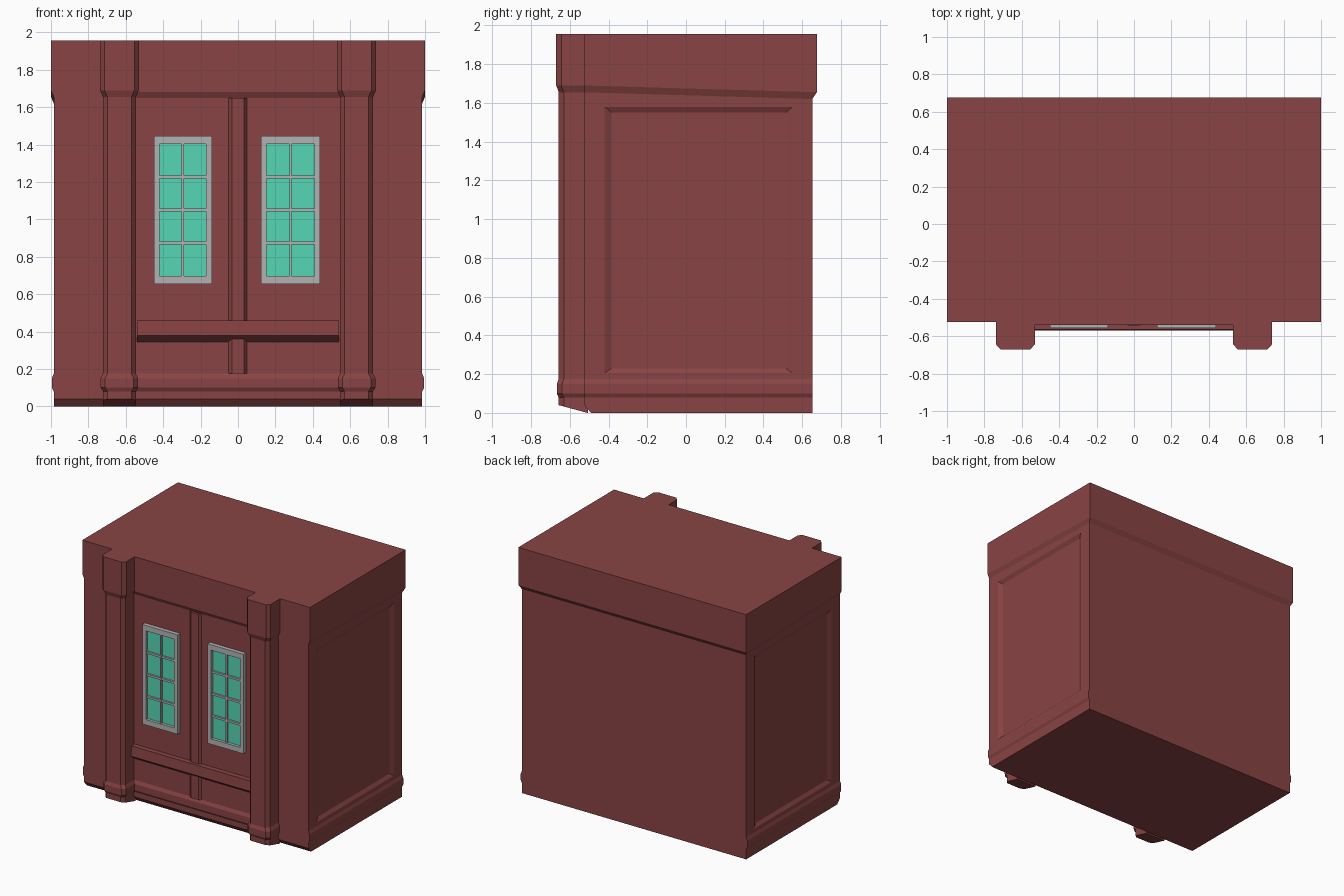
import bpy
import bmesh

old = bpy.data.objects.get("Cube")
if old:
    bpy.data.objects.remove(old, do_unlink=True)


def material(name, rgb):
    m = bpy.data.materials.new(name)
    m.use_nodes = True
    m.diffuse_color = (*rgb, 1)
    m.node_tree.nodes["Principled BSDF"].inputs["Base Color"].default_value = (*rgb, 1)
    return m


RED = material("brick red", (0.25, 0.057, 0.057))
GREY = material("frame grey", (0.45, 0.45, 0.45))
GLASS = material("green glass", (0.09, 0.67, 0.46))


def finish(name, bm, mat):
    bmesh.ops.recalc_face_normals(bm, faces=bm.faces)
    mesh = bpy.data.meshes.new(name)
    bm.to_mesh(mesh)
    bm.free()
    mesh.materials.append(mat)
    obj = bpy.data.objects.new(name, mesh)
    bpy.context.collection.objects.link(obj)
    return obj


def loft(rings):
    """Join closed rings of equal length and cap both ends."""
    bm = bmesh.new()
    rows = [[bm.verts.new(p) for p in ring] for ring in rings]
    n = len(rows[0])
    for a, b in zip(rows, rows[1:]):
        for i in range(n):
            j = (i + 1) % n
            bm.faces.new((a[i], a[j], b[j], b[i]))
    bm.faces.new(rows[0])
    bm.faces.new(rows[-1])
    return bm


def extrude_x(name, profile, x0, x1):
    """Run a (y, z) profile along x."""
    return finish(name, loft([[(x, y, z) for y, z in profile] for x in (x0, x1)]), RED)


def add_box(bm, x0, x1, y0, y1, z0, z1):
    verts = bmesh.ops.create_cube(bm, size=1)["verts"]
    for v in verts:
        v.co = (x1 if v.co.x > 0 else x0, y1 if v.co.y > 0 else y0, z1 if v.co.z > 0 else z0)


WALL = -0.525

# Body: rings of front height, back height, half width, front y, back y
body_rings = [
    (0, 0, 0.985, -0.49, 0.652),
    (0.04, 0.04, 0.985, WALL, 0.652),
    (0.08, 0.08, 0.985, WALL, 0.652),
    (0.10, 0.10, 0.995, WALL, 0.652),
    (0.15, 0.15, 0.995, WALL, 0.652),
    (0.175, 0.175, 0.985, WALL, 0.652),
    (1.655, 1.62, 0.985, WALL, 0.652),
    (1.69, 1.655, 1.0, WALL, 0.675),
    (1.955, 1.955, 1.0, WALL, 0.675),
]
body = loft([[(-w, f, zf), (w, f, zf), (w, b, zb), (-w, b, zb)]
             for zf, zb, w, f, b in body_rings])

# Sunken panel with sloped edges on each side
body.normal_update()
sides = [f for f in body.faces if f.calc_area() > 1.5 and abs(f.normal.x) > 0.9]
for face in sides:
    side = 1 if face.calc_center_median().x > 0 else -1
    for x, y0, y1, z0, z1 in ((0.985, -0.42, 0.55, 0.205, 1.58),
                              (0.968, -0.385, 0.515, 0.23, 1.55)):
        bmesh.ops.inset_individual(body, faces=[face], thickness=0.01)
        c = face.calc_center_median()
        for v in face.verts:
            v.co = (side * x, y1 if v.co.y > c.y else y0, z1 if v.co.z > c.z else z0)
finish("cabinet_body", body, RED)

# Pilasters: chamfered columns with a flared head and a banded foot
pilaster_rings = [(0.04, 0), (0.08, 0), (0.10, 0.012), (0.15, 0.012), (0.175, 0),
                  (1.655, 0), (1.69, 0.016), (1.955, 0.016)]
for side, label in ((1, "left"), (-1, "right")):
    rings = []
    for i, (z, grow) in enumerate(pilaster_rings):
        w, f = 0.088 + grow, -0.657 - grow * 0.8
        plan = [(-w, WALL + 0.02), (-w, f + 0.026), (-w + 0.024, f),
                (w - 0.024, f), (w, f + 0.026), (w, WALL + 0.02)]
        ring = []
        for x, y in plan:
            drop = (y + 0.657) * 0.27 if i == 0 else 0
            ring.append((side * 0.634 + x, y, z - drop))
        rings.append(ring)
    finish(label + "_pilaster", loft(rings), RED)

# Front mouldings between the pilasters
BACK = WALL + 0.02
extrude_x("front_cornice", [(BACK, 1.65), (WALL, 1.65), (-0.54, 1.68),
                            (-0.54, 1.955), (BACK, 1.955)], -0.56, 0.56)
extrude_x("front_base_band", [(BACK, 0.08), (WALL, 0.08), (-0.537, 0.10),
                              (-0.537, 0.15), (WALL, 0.175), (BACK, 0.175)], -0.56, 0.56)
extrude_x("front_ledge", [(BACK, 0.345), (WALL, 0.345), (-0.57, 0.38),
                          (-0.565, 0.46), (BACK, 0.46)], -0.54, 0.54)

# Center post with sloped sides
post = [(-0.052, BACK), (-0.052, WALL), (-0.033, -0.544),
        (0.033, -0.544), (0.048, WALL), (0.048, BACK)]
finish("center_post", loft([[(x, y, z) for x, y in post] for z in (0.175, 1.65)]), RED)

# Windows: frame, glazing bars and glass
Z0, Z1, RIM = 0.655, 1.445, 0.03
for label, x0, x1 in (("right", -0.45, -0.14), ("left", 0.123, 0.438)):
    frame = bmesh.new()
    gx0, gx1, gz0, gz1 = x0 + RIM, x1 - RIM, Z0 + 0.043, Z1 - 0.043
    for a, b in ((x0, gx0), (gx1, x1)):
        add_box(frame, a, b, -0.557, WALL, Z0, Z1)
    for a, b in ((Z0, gz0), (gz1, Z1)):
        add_box(frame, gx0, gx1, -0.557, WALL, a, b)
    mid = (gx0 + gx1) / 2
    add_box(frame, mid - 0.006, mid + 0.006, -0.55, WALL, gz0, gz1)
    for i in (1, 2, 3):
        z = gz0 + (gz1 - gz0) * i / 4
        add_box(frame, gx0, gx1, -0.549, WALL, z - 0.008, z + 0.008)
    finish(label + "_window_frame", frame, GREY)
    glass = bmesh.new()
    add_box(glass, gx0, gx1, -0.534, WALL, gz0, gz1)
    finish(label + "_window_glass", glass, GLASS)
